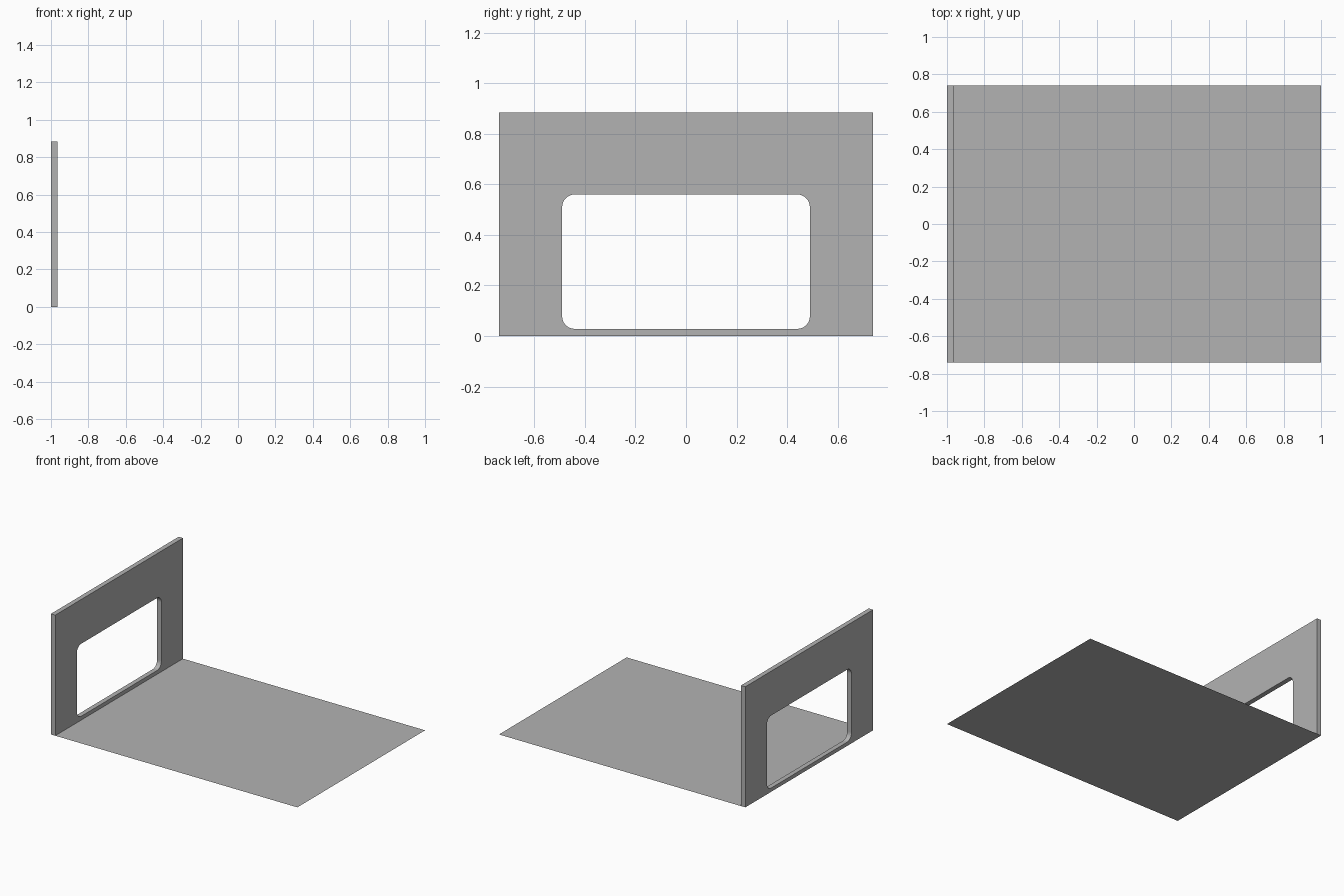
import bpy
import bmesh
from math import cos, sin, pi

cube = bpy.data.objects.get("Cube")
if cube:
    bpy.data.objects.remove(cube, do_unlink=True)

HALF_X, HALF_Y, HEIGHT, THICK = 1.0, 0.74, 0.885, 0.035

grey = bpy.data.materials.new("plain grey")
grey.use_nodes = True
colour = (0.45, 0.45, 0.45, 1)
grey.diffuse_color = colour
grey.node_tree.nodes["Principled BSDF"].inputs["Base Color"].default_value = colour


def make_object(name, bm):
    mesh = bpy.data.meshes.new(name)
    bm.to_mesh(mesh)
    bm.free()
    mesh.materials.append(grey)
    obj = bpy.data.objects.new(name, mesh)
    bpy.context.collection.objects.link(obj)
    return obj


def rounded_outline(half_w, low, high, radius, steps=8):
    """Rounded rectangle in the y-z plane, counter-clockwise."""
    corners = [(1, high), (-1, high), (-1, low), (1, low)]
    points = []
    for i, (side, z) in enumerate(corners):
        cy = side * (half_w - radius)
        cz = z - radius if z == high else z + radius
        for s in range(steps + 1):
            a = (i + s / steps) * pi / 2
            points.append((cy + radius * cos(a), cz + radius * sin(a)))
    return points


# Thin floor sheet
bm = bmesh.new()
floor = [bm.verts.new((x * HALF_X, y * HALF_Y, 0))
         for x, y in ((-1, -1), (1, -1), (1, 1), (-1, 1))]
bm.faces.new(floor)
make_object("floor", bm)

# End wall with a rounded window opening
opening = rounded_outline(0.49, 0.028, 0.56, 0.05)
frame = [(HALF_Y, HEIGHT), (-HALF_Y, HEIGHT), (-HALF_Y, 0), (HALF_Y, 0)]
per_corner = len(opening) // 4

bm = bmesh.new()
inner = [bm.verts.new((-HALF_X, y, z)) for y, z in opening]
outer = [bm.verts.new((-HALF_X, y, z)) for y, z in frame]
for i in range(4):
    start, nxt = i * per_corner, (i + 1) % 4
    arc = inner[start:start + per_corner]
    # Corner fan, then the straight strip to the next corner
    for a, b in zip(arc, arc[1:]):
        bm.faces.new((a, outer[i], b))
    bm.faces.new((arc[-1], outer[i], outer[nxt], inner[nxt * per_corner]))

# Give the wall its thickness
front = bmesh.ops.extrude_face_region(bm, geom=bm.faces[:])["geom"]
bmesh.ops.translate(bm, vec=(THICK, 0, 0),
                    verts=[g for g in front if isinstance(g, bmesh.types.BMVert)])
bmesh.ops.recalc_face_normals(bm, faces=bm.faces[:])
make_object("end_wall", bm)
